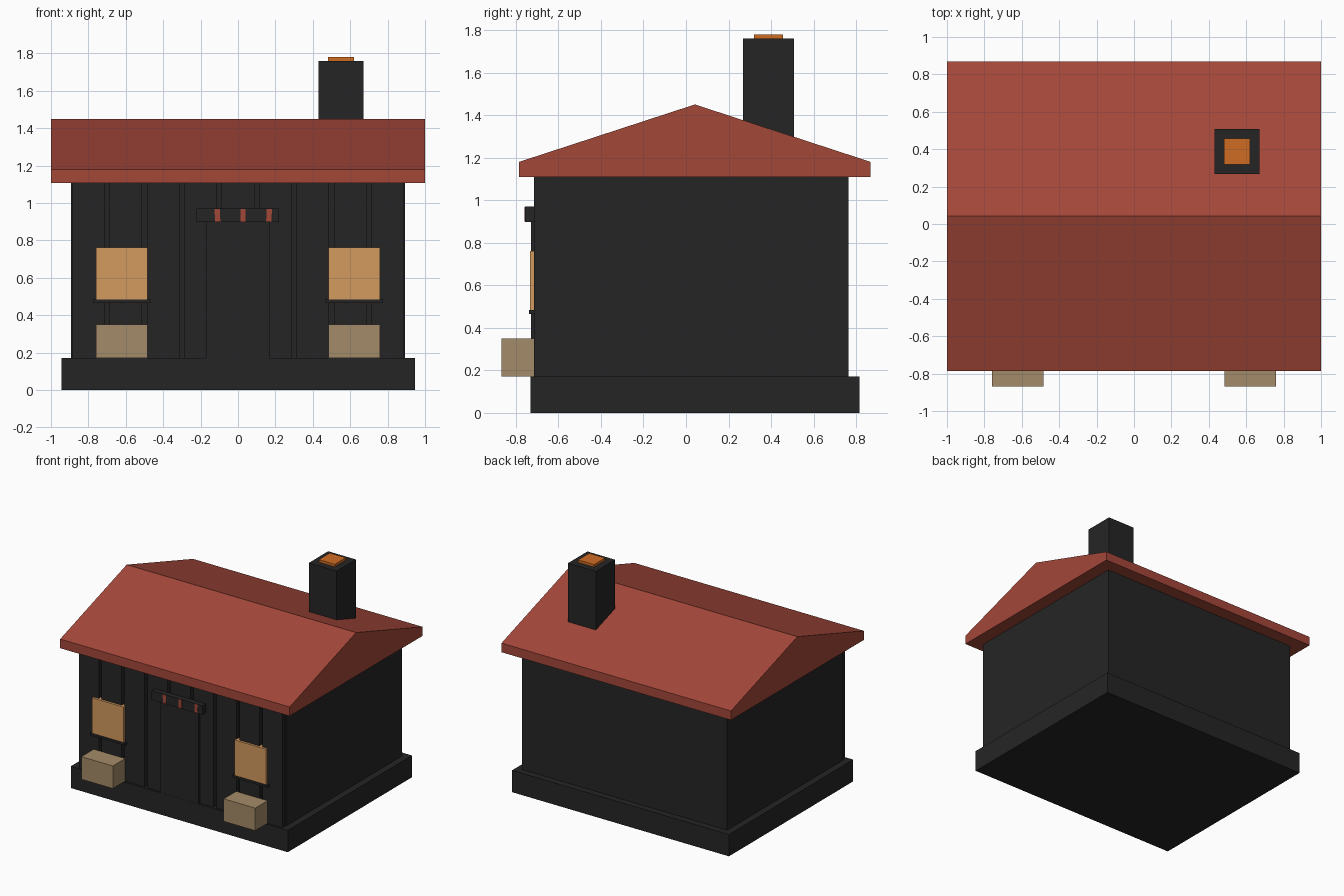
import bpy
import math

cube = bpy.data.objects.get("Cube")
if cube:
    bpy.data.objects.remove(cube, do_unlink=True)


def srgb(c):
    c /= 255
    return c / 12.92 if c <= 0.04045 else ((c + 0.055) / 1.055) ** 2.4


def material(name, r, g, b):
    colour = (srgb(r), srgb(g), srgb(b), 1)
    mat = bpy.data.materials.new(name)
    mat.use_nodes = True
    mat.diffuse_color = colour
    bsdf = next(n for n in mat.node_tree.nodes if n.type == "BSDF_PRINCIPLED")
    bsdf.inputs["Base Color"].default_value = colour
    return mat


charcoal = material("charcoal", 37, 37, 37)
roof_red = material("roof_red", 164, 71, 57)
window_glow = material("window_glow", 212, 155, 95)
crate_tan = material("crate_tan", 164, 139, 104)
ember_orange = material("ember_orange", 207, 108, 36)


def mesh_object(name, verts, faces, mat):
    mesh = bpy.data.meshes.new(name)
    mesh.from_pydata(verts, [], faces)
    mesh.materials.append(mat)
    obj = bpy.data.objects.new(name, mesh)
    bpy.context.collection.objects.link(obj)
    return obj


def prism(name, x0, x1, profile, mat):
    """Extrude a counter-clockwise (y, z) profile along x."""
    n = len(profile)
    verts = [(x, y, z) for x in (x0, x1) for y, z in profile]
    faces = [tuple(reversed(range(n))), tuple(range(n, 2 * n))]
    faces += [(i, (i + 1) % n, (i + 1) % n + n, i + n) for i in range(n)]
    return mesh_object(name, verts, faces, mat)


def box(name, x, y, z, mat):
    """Box from (min, max) ranges on each axis."""
    profile = [(y[0], z[0]), (y[1], z[0]), (y[1], z[1]), (y[0], z[1])]
    return prism(name, x[0], x[1], profile, mat)


# Foundation and main walls
box("foundation", (-0.945, 0.945), (-0.73, 0.815), (0, 0.172), charcoal)
box("walls", (-0.893, 0.893), (-0.68, 0.763), (0.17, 1.13), charcoal)

# Front cladding: nine vertical planks with narrow gaps
for i in range(9):
    cx = 0.2 * (i - 4)
    box(f"front_plank_{i + 1}", (cx - 0.087, cx + 0.087), (-0.715, -0.675),
        (0.17, 1.12), charcoal)

# Gable roof with a vertical eave band
prism("roof", -1, 1, [(-0.785, 1.108), (0.868, 1.108), (0.868, 1.18),
                      (0.042, 1.45), (-0.785, 1.18)], roof_red)

# Chimney with glowing top
box("chimney", (0.43, 0.672), (0.268, 0.508), (1.15, 1.76), charcoal)
box("chimney_ember", (0.481, 0.62), (0.319, 0.457), (1.75, 1.78), ember_orange)

# Door
box("door", (-0.17, 0.168), (-0.729, -0.675), (0.17, 0.92), charcoal)

# Sign board with three slightly tilted painted stripes
box("sign_board", (-0.223, 0.22), (-0.757, -0.71), (0.898, 0.97), charcoal)
for i, cx in enumerate((-0.11, 0.027, 0.166)):
    stripe = box(f"sign_stripe_{i + 1}", (-0.014, 0.014), (-0.002, 0.002),
                 (-0.034, 0.034), roof_red)
    stripe.location = (cx, -0.757, 0.934)
    stripe.rotation_euler.y = math.radians(-3 + 3 * i)

# Windows, sills and crates, mirrored to both sides
for side, s in (("left", 1), ("right", -1)):
    def span(a, b):
        return tuple(sorted((s * a, s * b)))

    box(f"{side}_window", span(0.483, 0.758), (-0.733, -0.675), (0.483, 0.762), window_glow)
    box(f"{side}_window_sill", span(0.467, 0.774), (-0.738, -0.675), (0.465, 0.483), charcoal)
    box(f"{side}_crate", span(0.483, 0.758), (-0.868, -0.712), (0.172, 0.35), crate_tan)
